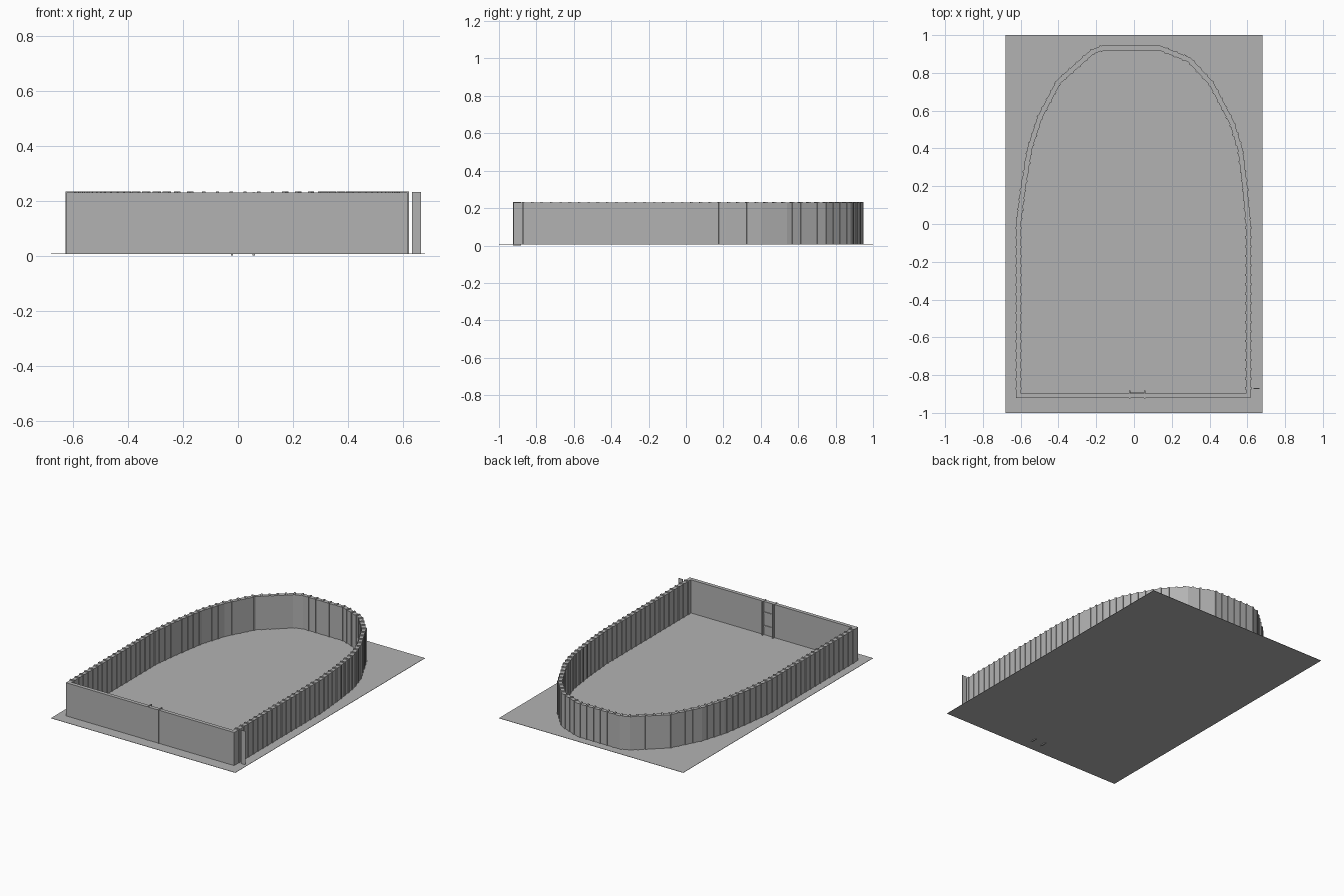
import bpy, bmesh, math
from mathutils import Vector, Matrix

if "Cube" in bpy.data.objects:
    bpy.data.objects.remove(bpy.data.objects["Cube"])

GROUND, TOP, THICK = 0.008, 0.229, 0.025

grey = bpy.data.materials.new("plain grey")
grey.diffuse_color = (0.45, 0.45, 0.45, 1)
grey.use_nodes = True
grey.node_tree.nodes["Principled BSDF"].inputs["Base Color"].default_value = grey.diffuse_color


def finish(name, bm):
    bmesh.ops.recalc_face_normals(bm, faces=bm.faces)
    me = bpy.data.meshes.new(name)
    bm.to_mesh(me)
    bm.free()
    me.materials.append(grey)
    ob = bpy.data.objects.new(name, me)
    bpy.context.collection.objects.link(ob)
    return ob


def add_box(bm, lo, hi, angle=0.0):
    lo, hi = Vector(lo), Vector(hi)
    m = (Matrix.Translation((lo + hi) / 2) @ Matrix.Rotation(angle, 4, 'Z')
         @ Matrix.Diagonal((*(hi - lo), 1)))
    bmesh.ops.create_cube(bm, size=1, matrix=m)


# thin ground sheet
bm = bmesh.new()
add_box(bm, (-0.68, -1, GROUND - 0.002), (0.68, 1, GROUND))
finish("ground_sheet", bm)

# arched wall: outer outline, counter-clockwise from the front right corner
outline = [Vector(p) for p in (
    (0.617, -0.922), (0.617, 0.0), (0.611, 0.07), (0.599, 0.21), (0.574, 0.40),
    (0.53, 0.54), (0.42, 0.75), (0.30, 0.88), (0.14, 0.944),
    (-0.17, 0.944), (-0.23, 0.92), (-0.41, 0.76), (-0.51, 0.57),
    (-0.565, 0.40), (-0.603, 0.17), (-0.624, 0.0), (-0.624, -0.922))]


def offset(points, dist):
    out, n = [], len(points)
    for i, p in enumerate(points):
        a = (p - points[i - 1]).normalized()
        b = (points[(i + 1) % n] - p).normalized()
        na, nb = Vector((-a.y, a.x)), Vector((-b.y, b.x))
        out.append(p + (na + nb) * dist / (1 + na.dot(nb)))
    return out


inner = offset(outline, THICK)
bm = bmesh.new()
rings = [[bm.verts.new((p.x, p.y, z)) for p in pts] for pts, z in (
    (outline, GROUND), (outline, TOP), (inner, TOP), (inner, GROUND))]
for k in range(4):
    r, s = rings[k], rings[(k + 1) % 4]
    for i in range(len(r)):
        j = (i + 1) % len(r)
        bm.faces.new((r[i], r[j], s[j], s[i]))
finish("arched_wall", bm)

# slim battens spaced along the sides and the arch
bm = bmesh.new()
middle = offset(outline, THICK / 2)
step, carry = 0.05, 0.04
for a, b in zip(middle, middle[1:]):
    d = b - a
    length, t = d.length, carry
    while t < length:
        c = a + d * (t / length)
        h = THICK / 2 + 0.004
        add_box(bm, (c.x - 0.006, c.y - h, GROUND),
                (c.x + 0.006, c.y + h, TOP + 0.004), math.atan2(d.y, d.x))
        t += step
    carry = t - length
finish("wall_battens", bm)

# small gate in the front wall: two posts with rails between them
bm = bmesh.new()
for x in (-0.022, 0.057):
    add_box(bm, (x - 0.004, -0.925, 0.0), (x + 0.004, -0.882, TOP + 0.003))
finish("gate_posts", bm)
bm = bmesh.new()
for z in (0.06, 0.15):
    add_box(bm, (-0.02, -0.899, z), (0.055, -0.892, z + 0.012))
finish("gate_rails", bm)

# loose panel beside the front right corner
bm = bmesh.new()
add_box(bm, (0.633, -0.873, GROUND), (0.665, -0.869, TOP + 0.002))
finish("side_panel", bm)
